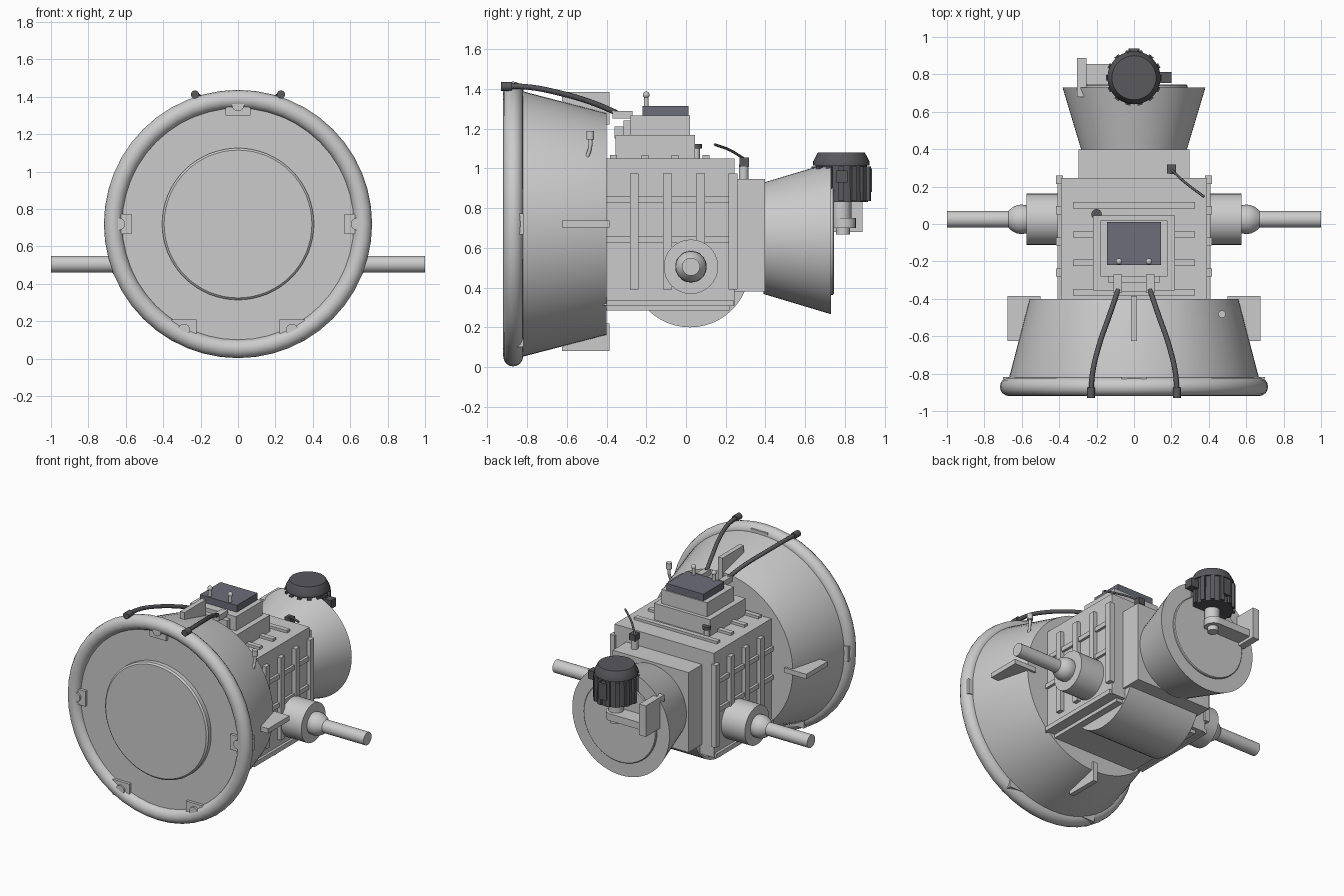
import bpy, bmesh, math
from mathutils import Vector

if "Cube" in bpy.data.objects:
    bpy.data.objects.remove(bpy.data.objects["Cube"])

CZ = 0.72  # height of the bell axis


def material(name, c):
    m = bpy.data.materials.new(name)
    m.diffuse_color = (*c, 1)
    m.use_nodes = True
    m.node_tree.nodes["Principled BSDF"].inputs["Base Color"].default_value = m.diffuse_color
    return m


DARK = material("dark_plastic", (0.10, 0.10, 0.11))
LID = material("lid_slate", (0.15, 0.155, 0.19))
PANEL = material("panel_grey", (0.58, 0.58, 0.58))


def add(name, mesh, mat=None, smooth=False):
    ob = bpy.data.objects.new(name, mesh)
    bpy.context.collection.objects.link(ob)
    if mat:
        mesh.materials.append(mat)
    if smooth:
        bpy.ops.object.select_all(action='DESELECT')
        ob.select_set(True)
        bpy.context.view_layer.objects.active = ob
        bpy.ops.object.shade_smooth_by_angle(angle=math.radians(35))
    return ob


def box(name, x, y, z, mat=None):
    """Box from (min, max) ranges."""
    bm = bmesh.new()
    bmesh.ops.create_cube(bm, size=1)
    for v in bm.verts:
        v.co = [(r[0] + r[1]) / 2 + c * (r[1] - r[0]) for r, c in zip((x, y, z), v.co)]
    me = bpy.data.meshes.new(name)
    bm.to_mesh(me)
    bm.free()
    return add(name, me, mat)


def lathe(name, profile, origin=(0, 0, 0), axis=(0, 0, 1), n=32, mat=None):
    """Closed solid of revolution: profile is (radius, distance along axis)."""
    q = Vector((0, 0, 1)).rotation_difference(Vector(axis))
    o = Vector(origin)
    bm = bmesh.new()
    rings = []
    for r, h in profile:
        rings.append([bm.verts.new(o + q @ Vector((r * math.cos(a), r * math.sin(a), h)))
                      for a in (2 * math.pi * i / n for i in range(n))])
    for a, b in zip(rings, rings[1:]):
        for i in range(n):
            j = (i + 1) % n
            bm.faces.new((a[i], a[j], b[j], b[i]))
    bm.faces.new(rings[0])
    bm.faces.new(rings[-1])
    bmesh.ops.recalc_face_normals(bm, faces=bm.faces)
    me = bpy.data.meshes.new(name)
    bm.to_mesh(me)
    bm.free()
    return add(name, me, mat, True)


def cyl(name, r, h0, h1, origin, axis=(0, 0, 1), n=16, mat=None):
    return lathe(name, [(r, h0), (r, h1)], origin, axis, n, mat)


def hose(name, pts, r, mat=None):
    cu = bpy.data.curves.new(name, 'CURVE')
    cu.dimensions = '3D'
    cu.bevel_depth = r
    cu.bevel_resolution = 2
    cu.use_fill_caps = True
    sp = cu.splines.new('BEZIER')
    sp.bezier_points.add(len(pts) - 1)
    for p, co in zip(sp.bezier_points, pts):
        p.co = co
        p.handle_left_type = p.handle_right_type = 'AUTO'
    if mat:
        cu.materials.append(mat)
    ob = bpy.data.objects.new(name, cu)
    bpy.context.collection.objects.link(ob)


Y = (0, 1, 0)

# Bell housing, rim tube and front cover
lathe("bell_housing", [(0.67, -0.88), (0.67, -0.83), (0.558, -0.4)], (0, 0, CZ), Y, 64)
bpy.ops.mesh.primitive_torus_add(major_segments=48, minor_segments=16, major_radius=0.667,
                                 minor_radius=0.05, location=(0, -0.87, CZ),
                                 rotation=(math.pi / 2, 0, 0))
bpy.context.object.name = "bell_rim"
bpy.ops.object.shade_smooth_by_angle(angle=math.radians(40))
lathe("front_cover", [(0.395, -0.92), (0.406, -0.91), (0.406, -0.87)], (0, 0, CZ), Y, 64, PANEL)

# Rim lugs with bolts
for i, deg in enumerate((0, 90, 180, 243, 297)):
    x = 0.635 * math.cos(math.radians(deg))
    z = CZ + 0.635 * math.sin(math.radians(deg))
    box(f"rim_lug_{i}", (x - .066, x + .066), (-.9, -.818), (z - .054, z + .054))
    cyl(f"rim_bolt_{i}", 0.032, -.913, -.85, (x, 0, z), Y)

# Bell fins
fy, t = (-0.625, -0.385), 0.017
for s, tag in ((1, "right"), (-1, "left")):
    box("bell_fin_" + tag, sorted((s * .5, s * .675)), fy, (CZ - t, CZ + t))
box("bell_fin_top", (-t, t), fy, (CZ + .5, CZ + .665))
box("bell_fin_bottom", (-t, t), fy, (CZ - .64, CZ - .5))

# Gear case, bottom pan and differential bulge
box("gear_case", (-.39, .39), (-.42, .245), (.31, 1.05))
box("bottom_pan", (-.33, .33), (-.4, .22), (.285, .32))
cyl("differential_bulge", 0.3, -.28, .28, (0, .02, .5), (1, 0, 0), 48)

# Case ribs
for i, y in enumerate((-.365, -.207, -.056, .101)):
    box(f"top_rib_{i}", (-.325, .325), (y - .017, y + .017), (1.04, 1.068))
for s, tag in ((1, "right"), (-1, "left")):
    for i, y in enumerate((-.26, -.093, .073, .236)):
        box(f"side_rib_{tag}_{i}", sorted((s * .38, s * .418)), (y - .022, y + .022), (.39, .975))
    for i, z in enumerate((.322, .64, .842)):
        box(f"side_rail_{tag}_{i}", sorted((s * .38, s * .408)), (-.4, .24), (z - .016, z + .016))

    # Axle with hub and rounded joint
    lathe("axle_" + tag, [(.137, .38), (.137, .575), (.075, .576), (.079, .6), (.076, .625),
                          (.064, .65), (.045, .672), (.045, 1.0)],
          (0, .025, .505), (s, 0, 0), 32)

# Rear block, tail cone and cap
box("rear_block", (-.298, .298), (.24, .397), (.38, .947))
lathe("tail_cone", [(.28, .39), (.382, .73)], (0, 0, .648), Y, 64)
lathe("tail_cap", [(.285, .72), (.285, .74), (.28, .745)], (0, 0, .648), Y, 48, PANEL)

# Actuator: fluted dark canister on the tail
P = (0, .782, 0)
lathe("actuator_body", [(.135, .83), (.13, 1.02)], P, n=40, mat=DARK)
lathe("actuator_cap", [(.142, 1.015), (.142, 1.035), (.118, 1.08)], P, n=40, mat=DARK)
for i in range(14):
    a = 2 * math.pi * i / 14
    rib = box(f"actuator_rib_{i}", (.12, .15), (-.014, .014), (.835, 1.01), DARK)
    rib.location = P
    rib.rotation_euler.z = a
box("actuator_plug", (.14, .2), (.755, .812), (.93, .99), DARK)
box("actuator_rear_tab", (-.03, .03), (.9, .937), (.88, 1.0), DARK)
cyl("actuator_stem", .05, .72, .84, P)

# Linkage under the actuator
box("link_arm", (-.27, 0), (.735, .855), (.70, .75))
cyl("link_eye", .06, .70, .75, (0, .795, 0), n=24)
cyl("link_pin", .035, .668, .765, (0, .79, 0), n=20)
box("link_bracket", (-.306, -.254), (.68, .888), (.68, .9))

# Control unit stack on top
box("control_base", (-.22, .22), (-.355, .045), (1.045, 1.167))
box("control_body", (-.18, .18), (-.28, .02), (1.16, 1.267))
box("control_lid", (-.145, .145), (-.22, .012), (1.26, 1.315), LID)
box("connector_block", (-.135, .135), (-.315, -.265), (1.16, 1.24))
box("connector_step", (-.08, .08), (-.36, -.29), (1.15, 1.21))
for s, tag in ((1, "right"), (-1, "left")):
    cyl("lid_pin_" + tag, .012, 1.26, 1.37, (s * .08, -.2, 0))
    bpy.ops.mesh.primitive_uv_sphere_add(segments=16, ring_count=8, radius=.017,
                                         location=(s * .08, -.2, 1.37))
    bpy.context.object.name = "lid_pin_knob_" + tag
    bpy.ops.object.shade_smooth_by_angle(angle=math.radians(40))
    # Hoses from the control unit to the bell rim
    box("hose_fitting_" + tag, (s * .087 - .022, s * .087 + .022), (-.37, -.27), (1.25, 1.29))
    hose("hose_" + tag, [(s * .085, -.35, 1.28), (s * .125, -.47, 1.33), (s * .19, -.66, 1.385),
                         (s * .222, -.8, 1.41), (s * .23, -.91, 1.413)], .014, DARK)
    cyl("hose_end_" + tag, .022, -.93, -.875, (s * .23, 0, 1.412), Y, mat=DARK)

# Sensors
cyl("rear_sensor", .024, .93, 1.02, (.2, .29, 0))
box("rear_sensor_head", (.176, .224), (.27, .318), (1.01, 1.055), DARK)
hose("rear_sensor_wire", [(.2, .29, 1.05), (.27, .225, 1.09), (.375, .145, 1.12)], .007, DARK)
cyl("case_sensor", .018, 1.04, 1.105, (-.2, .052, 0))
cyl("case_sensor_head", .028, 1.1, 1.122, (-.2, .052, 0), mat=DARK)
cyl("bell_sensor", .02, 1.145, 1.187, (.47, -.482, 0))
hose("bell_sensor_wire", [(.47, -.482, 1.16), (.47, -.482, 1.11), (.465, -.5, 1.05)], .01)
